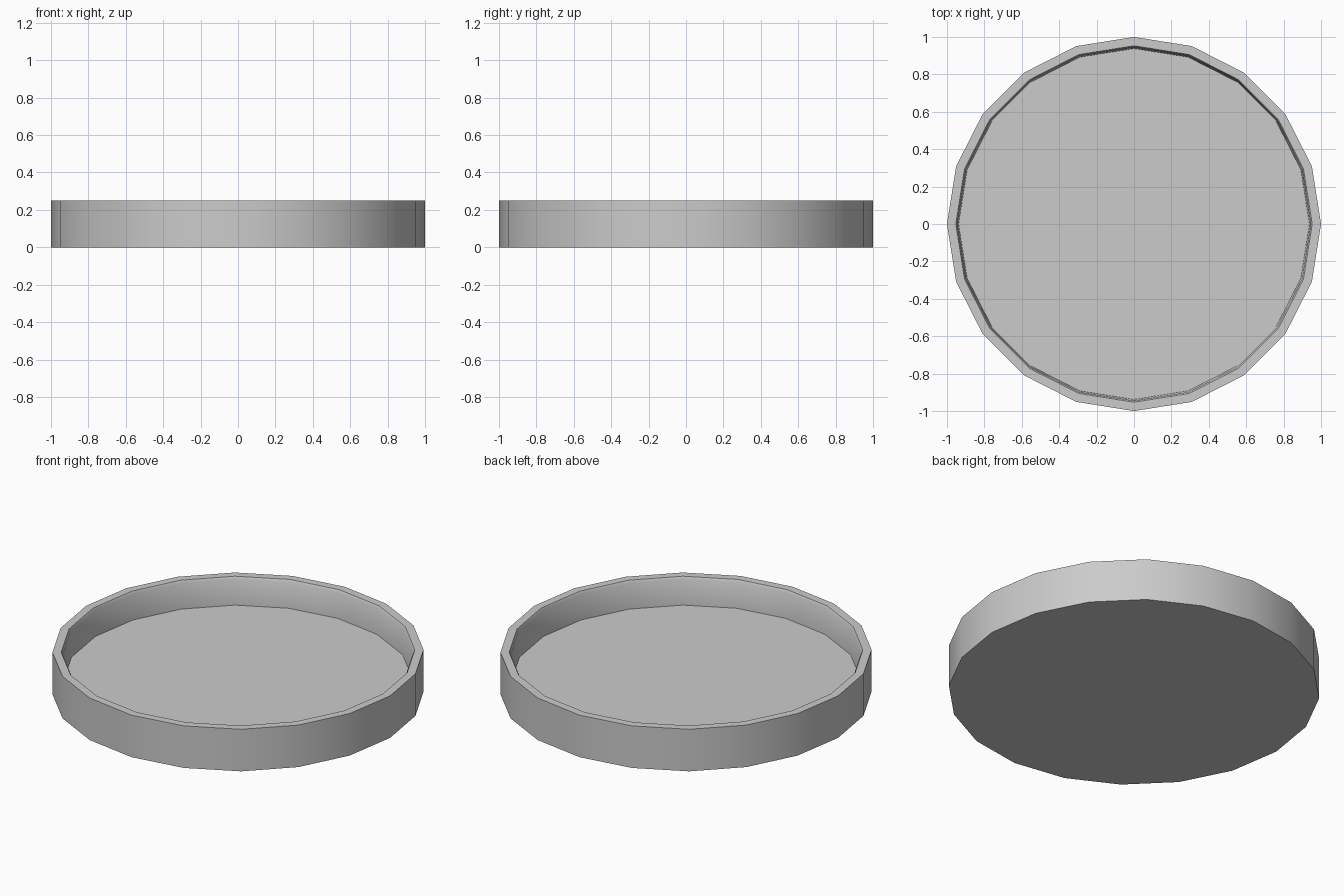
import bpy, bmesh, math

if "Cube" in bpy.data.objects:
    bpy.data.objects.remove(bpy.data.objects["Cube"])

SIDES = 20
# Profile (radius, height): outer wall, rim, inner lip, inner wall
PROFILE = [(1.0, 0.0), (1.0, 0.25), (0.953, 0.25), (0.945, 0.235), (0.938, 0.085)]

bm = bmesh.new()
rings = []
for r, z in PROFILE:
    rings.append([bm.verts.new((r * math.cos(2 * math.pi * i / SIDES),
                                r * math.sin(2 * math.pi * i / SIDES), z))
                  for i in range(SIDES)])
# Walls between neighbouring rings
for a, b in zip(rings, rings[1:]):
    for i in range(SIDES):
        j = (i + 1) % SIDES
        bm.faces.new((a[i], a[j], b[j], b[i]))
# Underside and tray floor
bm.faces.new(rings[0][::-1])
bm.faces.new(rings[-1])
bmesh.ops.recalc_face_normals(bm, faces=bm.faces[:])

mesh = bpy.data.meshes.new("round_tray")
bm.to_mesh(mesh)
bm.free()
tray = bpy.data.objects.new("round_tray", mesh)
bpy.context.collection.objects.link(tray)

# Smooth walls, sharp rim and floor edges
bpy.context.view_layer.objects.active = tray
tray.select_set(True)
bpy.ops.object.shade_smooth_by_angle(angle=math.radians(30))
